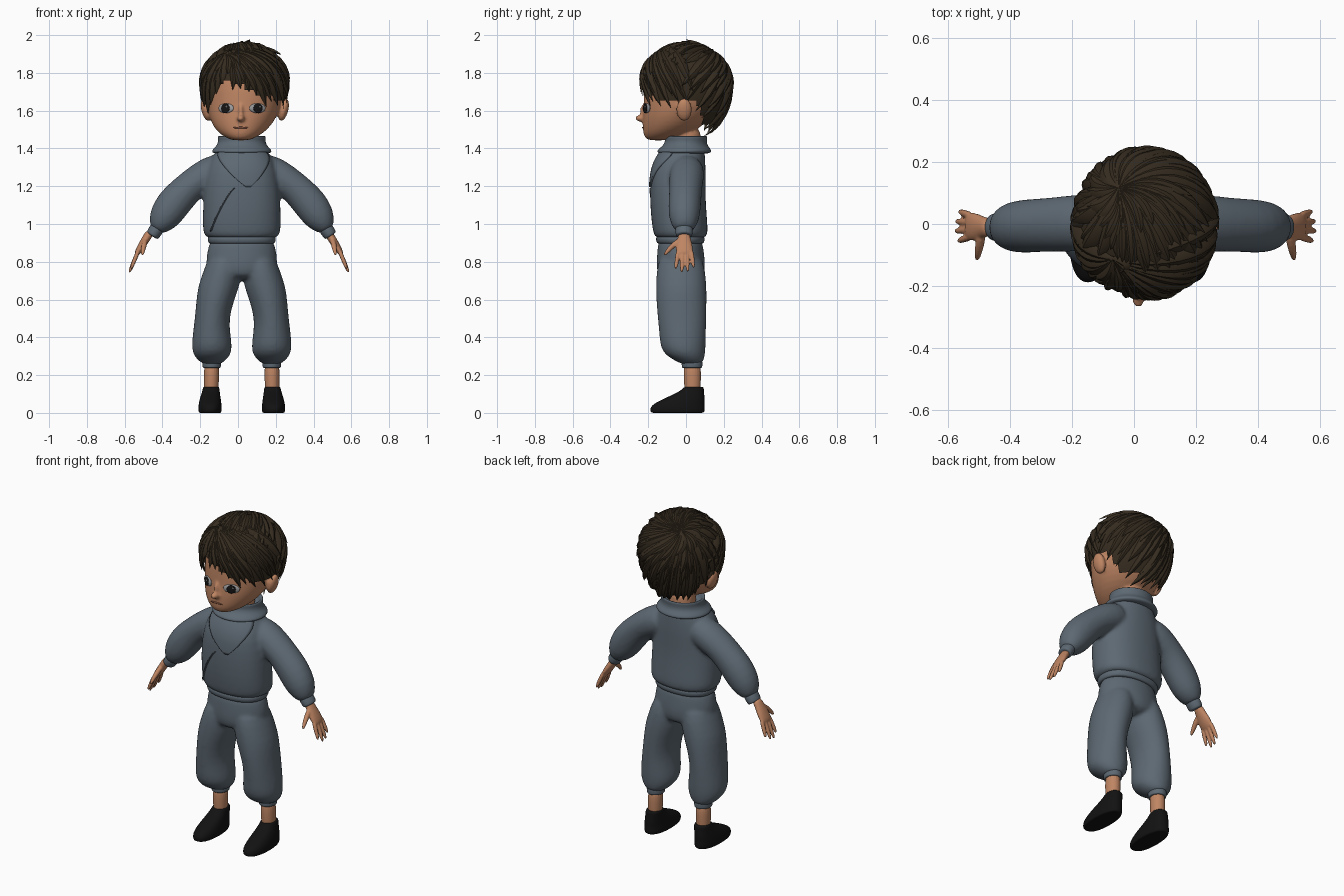
import bpy, bmesh, math, random
from mathutils import Vector, Matrix, Quaternion

random.seed(4)
cube = bpy.data.objects.get("Cube")
if cube:
    bpy.data.objects.remove(cube)

MID = 0.02  # body centre line


def material(name, *rgb):
    m = bpy.data.materials.new(name)
    m.use_nodes = True
    m.diffuse_color = (*rgb, 1)
    m.node_tree.nodes["Principled BSDF"].inputs["Base Color"].default_value = (*rgb, 1)
    return m


cloth = material("grey_blue_cloth", .11, .14, .17)
skin = material("skin", .52, .235, .125)
hair_brown = material("dark_brown_hair", .036, .025, .014)
black = material("black_leather", .006, .006, .006)
eye_grey = material("eye_grey", .33, .33, .34)
iris_dark = material("dark_iris", .008, .007, .007)
lip = material("lip", .27, .1, .06)


def loft(bm, rings, upright=True, power=2, n=20):
    """Skin elliptical rings (x, y, z, side radius, depth radius)."""
    centres = [Vector(r[:3]) for r in rings]
    loops = []
    for i, (c, ring) in enumerate(zip(centres, rings)):
        side, depth = Vector((1, 0, 0)), Vector((0, 1, 0))
        if not upright:
            t = (centres[min(i + 1, len(rings) - 1)] - centres[max(i - 1, 0)]).normalized()
            depth = (depth - t * t.y).normalized()
            side = depth.cross(t)
        loop = []
        for k in range(n):
            a = math.tau * k / n
            u, v = (math.copysign(abs(f) ** (2 / power), f) for f in (math.cos(a), math.sin(a)))
            loop.append(bm.verts.new(c + side * u * ring[3] + depth * v * ring[4]))
        loops.append(loop)
    for low, high in zip(loops, loops[1:]):
        for k in range(n):
            j = (k + 1) % n
            bm.faces.new((low[k], low[j], high[j], high[k]))
    bm.faces.new(loops[0][::-1])
    bm.faces.new(loops[-1])


def ball(bm, loc, scale, rot=None):
    bmesh.ops.create_uvsphere(bm, u_segments=24, v_segments=12, radius=1,
                              matrix=Matrix.LocRotScale(Vector(loc), rot or Quaternion(), Vector(scale)))


def finish(name, bm, mat, subsurf=0, voxel=0, smooth=5, sharp=None):
    bmesh.ops.recalc_face_normals(bm, faces=bm.faces[:])
    me = bpy.data.meshes.new(name)
    bm.to_mesh(me)
    bm.free()
    me.materials.append(mat)
    me.shade_smooth()
    if sharp:
        me.set_sharp_from_angle(angle=math.radians(sharp))
    ob = bpy.data.objects.new(name, me)
    bpy.context.scene.collection.objects.link(ob)
    if subsurf:
        mod = ob.modifiers.new("Round", "SUBSURF")
        mod.levels = mod.render_levels = subsurf
    if voxel:
        mod = ob.modifiers.new("Blend", "REMESH")
        mod.mode, mod.voxel_size, mod.use_smooth_shade = "VOXEL", voxel, True
        mod = ob.modifiers.new("Soften", "SMOOTH")
        mod.iterations = smooth
    return ob


def mirrored(s, rings, centre=MID):
    return [(centre + s * x, *rest) for x, *rest in rings]


SIDES = (("left", 1), ("right", -1))

# Sweater: body and puffed sleeves blended together
bm = bmesh.new()
loft(bm, [(MID, -.03, .92, .17, .12), (MID, -.028, .935, .2, .142), (MID, -.03, .97, .21, .148),
          (MID, -.04, 1.06, .208, .15), (MID, -.044, 1.17, .206, .148), (MID, -.04, 1.28, .19, .147),
          (MID, -.028, 1.35, .165, .13), (MID, -.01, 1.4, .125, .11), (MID, -.005, 1.42, .1, .09)], power=2.3)
for name, s in SIDES:
    loft(bm, mirrored(s, [(.08, .005, 1.31, .08, .085), (.17, .005, 1.268, .092, .095), (.25, 0, 1.22, .083, .09),
                          (.31, -.003, 1.165, .087, .087), (.365, -.007, 1.105, .094, .088),
                          (.415, -.01, 1.03, .085, .083), (.442, -.01, .985, .055, .06),
                          (.453, -.01, .965, .035, .045)]), upright=False)
sweater = finish("sweater", bm, cloth, 1, .011, 6)

bm = bmesh.new()
loft(bm, [(MID, -.03, z, r, r - .052) for z, r in ((.895, .165), (.898, .177), (.915, .183), (.93, .182), (.945, .17))], power=2.3)
finish("sweater_hem", bm, cloth, 2)

# Folded collar, open at the top
bm = bmesh.new()
loft(bm, [(MID, y, z, r, r - .015) for y, z, r in
          ((-.01, 1.37, .13), (-.01, 1.378, .162), (-.008, 1.395, .158), (-.004, 1.415, .134), (0, 1.44, .126),
           (0, 1.462, .131), (0, 1.468, .122), (0, 1.455, .108), (0, 1.42, .1))])
finish("collar", bm, cloth, 2)


# Overlapping front pieces that hug the sweater
def cloth_plate(name, rows, columns, shape):
    bm = bmesh.new()
    grid = []
    for i in range(rows + 1):
        row = []
        for j in range(columns + 1):
            x, z = shape(i / rows, 2 * j / columns - 1)
            y = -.195 + 2 * (x - MID) ** 2 + max(0, z - 1.28) * .5
            row.append(bm.verts.new((x, y, z)))
        grid.append(row)
    for a, b in zip(grid, grid[1:]):
        for j in range(columns):
            bm.faces.new((a[j], a[j + 1], b[j + 1], b[j]))
    ob = finish(name, bm, cloth)
    wrap = ob.modifiers.new("Hug", "SHRINKWRAP")
    wrap.target, wrap.wrap_method = sweater, "NEAREST_SURFACEPOINT"
    wrap.wrap_mode, wrap.offset = "ABOVE_SURFACE", .004
    solid = ob.modifiers.new("Thickness", "SOLIDIFY")
    solid.thickness, solid.offset = .009, 0


cloth_plate("chest_flap", 14, 16, lambda v, u: (.03 + .025 * v + u * (.012 + .14 * (1 - v ** 1.7)), 1.395 - .2 * v))
cloth_plate("front_seam", 14, 2, lambda v, u: (-.02 - .13 * v ** .8 + u * .003, 1.19 - .23 * v))

# Trousers: two baggy legs blended at the hips
bm = bmesh.new()
loft(bm, [(MID, -.027, .7, .13, .115), (MID, -.027, .76, .19, .132), (MID, -.028, .83, .192, .128),
          (MID, -.03, .89, .175, .12), (MID, -.03, .925, .168, .115)])
for name, s in SIDES:
    loft(bm, mirrored(s, [(.158, .03, .255, .045, .05), (.158, .02, .275, .07, .075), (.158, -.005, .305, .1, .106),
                          (.158, -.016, .35, .109, .122), (.16, -.018, .42, .1, .125), (.158, -.021, .5, .092, .13),
                          (.142, -.024, .59, .1, .135), (.122, -.025, .67, .112, .136),
                          (.1, -.027, .76, .1, .13), (.085, -.03, .85, .085, .11)]))
finish("trousers", bm, cloth, 1, .011, 5)

for name, s in SIDES:
    # Trouser cuff, ankle and slip-on shoe
    bm = bmesh.new()
    loft(bm, mirrored(s, [(.159, .032, z, r, r + .006) for z, r in ((.237, .044), (.24, .049), (.265, .05), (.28, .05))]))
    finish(name + "_trouser_cuff", bm, cloth, 2)
    bm = bmesh.new()
    loft(bm, mirrored(s, [(.162, .035, .07, .038, .042), (.161, .034, .16, .039, .044), (.159, .033, .28, .044, .05)]))
    finish(name + "_ankle", bm, skin, 2)
    bm = bmesh.new()
    loft(bm, mirrored(s, [(.168, -.045, 0, .05, .125), (.168, -.045, 0, .061, .144), (.168, -.045, .025, .063, .147),
                          (.168, -.039, .045, .061, .138), (.167, -.015, .07, .057, .115), (.165, .012, .095, .051, .086),
                          (.163, .034, .118, .046, .061), (.162, .042, .138, .043, .053),
                          (.162, .042, .138, .034, .04)]), power=2.3)
    finish(name + "_shoe", bm, black, 2)

    # Sleeve cuff and hand
    bm = bmesh.new()
    loft(bm, mirrored(s, [(.442, -.01, .985, .036, .044), (.45, -.01, .972, .039, .047), (.47, -.01, .942, .037, .045),
                          (.474, -.01, .936, .03, .038)], .018), upright=False)
    finish(name + "_sleeve_cuff", bm, cloth, 2)
    bm = bmesh.new()
    loft(bm, mirrored(s, [(.468, -.01, .96, .024, .03), (.49, -.01, .925, .022, .033), (.513, -.01, .888, .021, .046),
                          (.535, -.008, .852, .017, .046), (.545, -.006, .836, .01, .04)], .005), False)
    for spread, reach in ((-1, .085), (-.33, .105), (.33, .1), (1, .078)):
        y = -.007 + spread * .034
        loft(bm, mirrored(s, [(.53 + .5 * k * reach, y + spread * .014 * k, .865 - (.02 + reach) * k, r, r)
                              for k, r in ((0, .012), (.4, .0125), (.8, .011), (1, .006))], .005), False, n=10)
    loft(bm, mirrored(s, [(.495, -.025, .92, .016, .016), (.502, -.065, .89, .016, .016),
                          (.508, -.095, .86, .013, .013), (.512, -.118, .832, .007, .007)], .005), False, n=10)
    finish(name + "_hand", bm, skin, 1, .005, 3)

# Head with nose, ears and neck
bm = bmesh.new()
loft(bm, [(x, (front + back) / 2, z, r, (back - front) / 2) for x, z, r, front, back in
          ((.014, 1.442, .04, -.195, -.1), (.014, 1.455, .075, -.217, -.05), (.016, 1.48, .117, -.228, .02),
           (.02, 1.52, .155, -.23, .09), (.027, 1.57, .18, -.23, .14), (.032, 1.62, .194, -.224, .17),
           (.035, 1.7, .2, -.225, .2), (.035, 1.79, .194, -.212, .2), (.035, 1.87, .15, -.16, .16),
           (.035, 1.92, .06, -.06, .06))], n=28)
loft(bm, [(MID, .005, z, .075, .075) for z in (1.36, 1.44, 1.52)])
ball(bm, (.014, -.24, 1.56), (.021, .029, .018))
ball(bm, (.016, -.226, 1.59), (.013, .018, .045))
for name, s in SIDES:
    ball(bm, (.036 + s * .205, -.01, 1.605), (.026, .042, .062), Quaternion((0, 1, 0), s * .25))
head = finish("head", bm, skin, 1, .008, 4)

# Eyes and mouth set on the face surface
bpy.context.view_layer.update()
face = head.evaluated_get(bpy.context.evaluated_depsgraph_get())


def face_plate(name, x, z, scale, out, mat):
    hit, loc, normal, _ = face.ray_cast(Vector((x, -1, z)), Vector((0, 1, 0)))
    bm = bmesh.new()
    ball(bm, loc + normal * out, scale, normal.to_track_quat("Z", "Y"))
    finish(name, bm, mat)


for name, s in SIDES:
    x = MID + s * .083
    face_plate(name + "_eye", x, 1.613, (.047, .026, .01), 0, eye_grey)
    face_plate(name + "_iris", x, 1.612, (.026, .026, .005), .008, iris_dark)
    face_plate(name + "_eye_glint", x + .008, 1.621, (.005, .005, .002), .0125, eye_grey)
face_plate("mouth", .014, 1.51, (.042, .005, .005), 0, lip)

# Hair: a cap under layers of tapered locks growing from two whorls
CENTRE = Vector((.035, -.002, 1.74))
HAIRLINE = ((-180, 1.49), (-125, 1.5), (-102, 1.61), (-60, 1.61), (-42, 1.7), (-25, 1.74), (0, 1.69),
            (30, 1.64), (75, 1.63), (102, 1.62), (125, 1.5), (180, 1.49))


def half_height(dz):
    return .205 if dz > 0 else .3


def scalp(d, lift=0.0):
    return CENTRE + Vector((d.x * .225, d.y * .235, d.z * half_height(d.z))) * (1 + lift)


def hairline(angle):
    angle = (angle + 180) % 360 - 180
    for (a, za), (b, zb) in zip(HAIRLINE, HAIRLINE[1:]):
        if a <= angle <= b:
            return za + (zb - za) * (angle - a) / (b - a)


def direction(angle, z):
    dz = (z - CENTRE.z) / half_height(z - CENTRE.z)
    r, a = math.sqrt(max(0, 1 - dz * dz)), math.radians(angle)
    return Vector((r * math.sin(a), -r * math.cos(a), dz)).normalized()


def lock(bm, start, end, width, lift, flick, swirl, steps=10):
    bend = start.cross(end).normalized() * swirl
    dirs = [(start.slerp(end, k / steps) + bend * math.sin(math.pi * k / steps)).normalized() for k in range(steps + 1)]
    pts = [scalp(d, lift + flick * (k / steps) ** 3) for k, d in enumerate(dirs)]
    loops = []
    for k, (p, d) in enumerate(zip(pts, dirs)):
        t = (k + .3) / (steps + .35)
        w = 1.5 * t ** .6 * (1 - t ** 3)
        along = (pts[min(k + 1, steps)] - pts[max(k - 1, 0)]).normalized()
        side = along.cross(d).normalized()
        loops.append([bm.verts.new(p + side * u * width * w + d * h * min(1, w))
                      for u, h in ((-1, -.014), (-.55, .006), (0, .013), (.55, .006), (1, -.014))])
    for a, b in zip(loops, loops[1:]):
        for j in range(5):
            bm.faces.new((a[j], a[j - 1], b[j - 1], b[j]))
    bm.faces.new(loops[0])
    bm.faces.new(loops[-1][::-1])


bm = bmesh.new()
bmesh.ops.create_uvsphere(bm, u_segments=48, v_segments=32, radius=1)
low = []
for f in bm.faces:
    c = f.calc_center_median()
    if scalp(c).z < hairline(math.degrees(math.atan2(c.x, -c.y))) + .03:
        low.append(f)
bmesh.ops.delete(bm, geom=low, context="FACES")
for v in bm.verts:
    v.co = scalp(v.co.normalized())
finish("hair_cap", bm, hair_brown)

bm = bmesh.new()
crown = Vector((-.35, .48, .8)).normalized()
fringe = Vector((-.44, -.46, .77)).normalized()
for whorl, spread, count, drops in ((crown, 180, 28, (0, .1, .2, .29)), (fringe, 105, 17, (0, .06, .13))):
    for layer, drop in enumerate(drops):
        for i in range(count):
            angle = -spread + 2 * spread * (i + .5 * (layer % 2) + random.uniform(-.2, .2)) / count
            turned = abs((angle + 180) % 360 - 180)
            if whorl is crown and turned < 80 and drop < .2:
                continue
            z = min(1.91, hairline(angle) + drop + random.uniform(-.02, .02))
            lock(bm, whorl, direction(angle, z), random.uniform(.028, .04), .012 + .011 * layer,
                 random.uniform(0, .05), random.uniform(.04, .16))
# Loose tufts on top
for x, y, flick in ((.1, 0, .12), (.3, .1, .09), (-.05, -.1, .08), (.75, -.1, .12), (.6, .35, .1)):
    lock(bm, crown, Vector((x, y, 1 - x * .45)).normalized(), .025, .04, flick, .1)
finish("hair_locks", bm, hair_brown, sharp=35)
